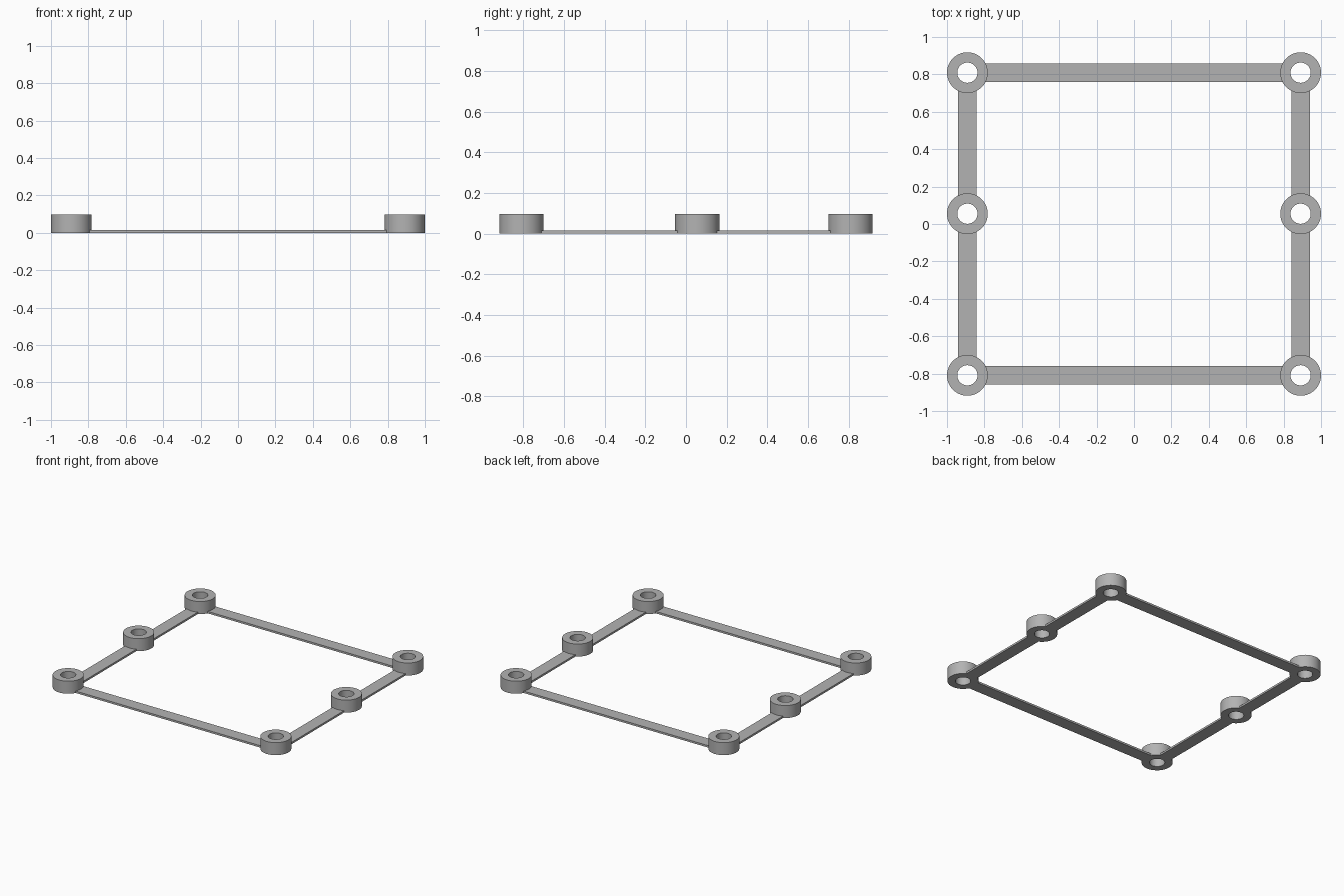
import bpy, bmesh, math
from mathutils import Vector

if "Cube" in bpy.data.objects:
    bpy.data.objects.remove(bpy.data.objects["Cube"])

RING_R, HOLE_R, RING_H = 0.109, 0.054, 0.097
BAR_W, BAR_T = 0.098, 0.015
X, Y, Y_MID = 0.891, 0.809, 0.055
SEG = 64

grey = bpy.data.materials.new("plain grey")
grey.diffuse_color = (0.45, 0.45, 0.45, 1)
grey.use_nodes = True
grey.node_tree.nodes["Principled BSDF"].inputs["Base Color"].default_value = grey.diffuse_color


def finish(bm, name):
    bmesh.ops.recalc_face_normals(bm, faces=bm.faces)
    mesh = bpy.data.meshes.new(name)
    bm.to_mesh(mesh)
    bm.free()
    mesh.materials.append(grey)
    obj = bpy.data.objects.new(name, mesh)
    bpy.context.collection.objects.link(obj)
    bpy.ops.object.select_all(action='DESELECT')
    obj.select_set(True)
    bpy.context.view_layer.objects.active = obj
    bpy.ops.object.shade_smooth_by_angle(angle=math.radians(30))
    return obj


def ring(name, x, y):
    # rectangular section swept round the hole
    bm = bmesh.new()
    section = [(HOLE_R, 0), (RING_R, 0), (RING_R, RING_H), (HOLE_R, RING_H)]
    loops = []
    for i in range(SEG):
        a = 2 * math.pi * i / SEG
        loops.append([bm.verts.new((x + r * math.cos(a), y + r * math.sin(a), z))
                      for r, z in section])
    for i in range(SEG):
        p, q = loops[i], loops[(i + 1) % SEG]
        for k in range(4):
            m = (k + 1) % 4
            bm.faces.new((p[k], q[k], q[m], p[m]))
    return finish(bm, name)


def bar(name, start, end):
    # flat strip whose ends are curved to meet the ring walls
    start, end = Vector(start), Vector(end)
    along = (end - start).normalized()
    side = Vector((-along.y, along.x))
    r, n = RING_R - 0.001, 8
    offsets = [BAR_W * (i / n - 0.5) for i in range(n + 1)]
    bm = bmesh.new()
    rows = []
    for o in offsets:
        reach = math.sqrt(r * r - o * o)
        a = start + along * reach + side * o
        b = end - along * reach + side * o
        rows.append([bm.verts.new((p.x, p.y, 0)) for p in (a, b)])
    for p, q in zip(rows, rows[1:]):
        bm.faces.new((p[0], p[1], q[1], q[0]))
    top = bmesh.ops.extrude_face_region(bm, geom=bm.faces[:])
    verts = [v for v in top["geom"] if isinstance(v, bmesh.types.BMVert)]
    bmesh.ops.translate(bm, vec=(0, 0, BAR_T), verts=verts)
    return finish(bm, name)


# rings and side bars, left and right
for label, x in (("left", -X), ("right", X)):
    for place, y in (("front", -Y), ("middle", Y_MID), ("back", Y)):
        ring(f"{label}_{place}_ring", x, y)
    bar(f"{label}_front_bar", (x, -Y), (x, Y_MID))
    bar(f"{label}_back_bar", (x, Y_MID), (x, Y))

# cross bars
bar("front_cross_bar", (-X, -Y), (X, -Y))
bar("back_cross_bar", (-X, Y), (X, Y))
